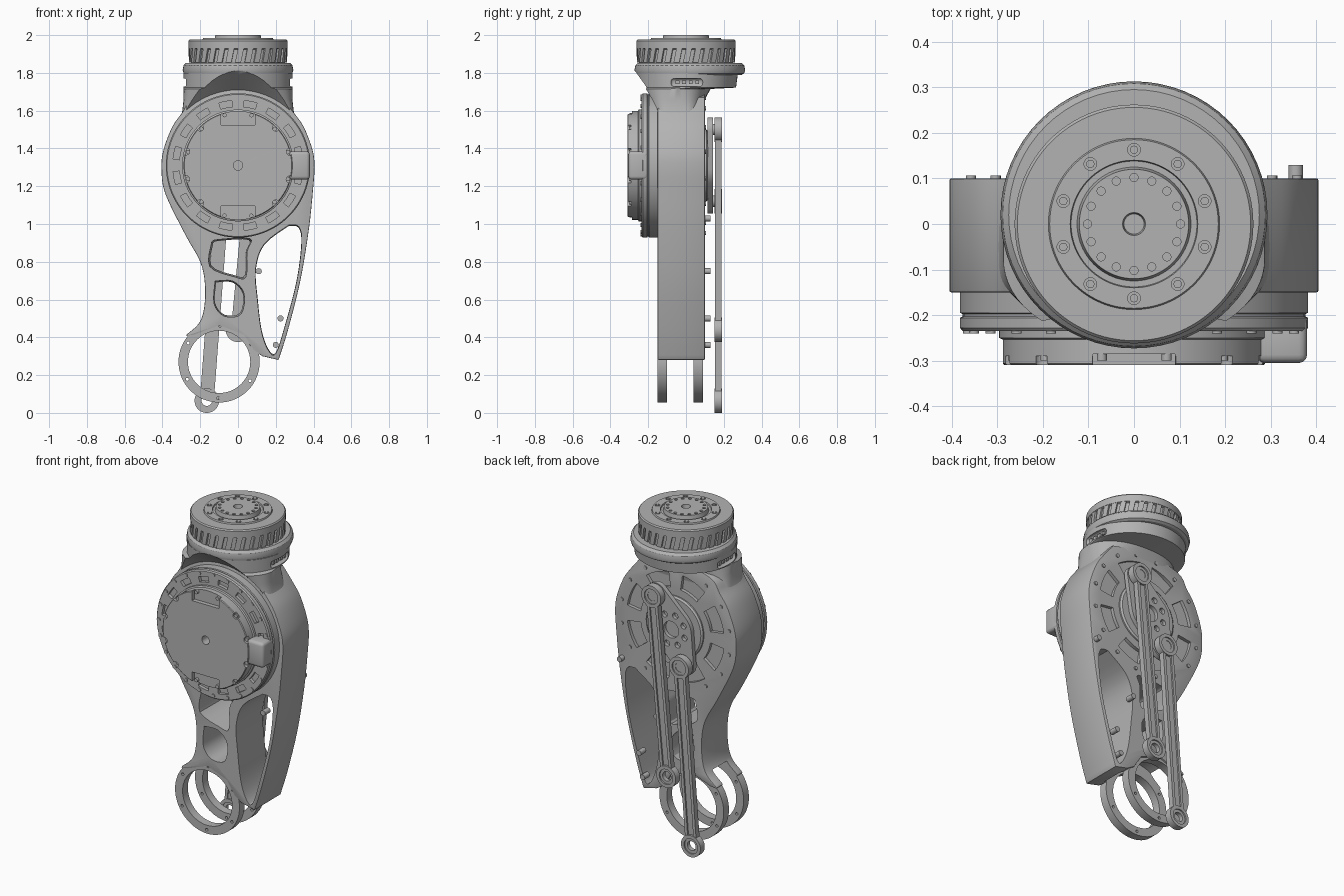
import bpy, bmesh, math
from mathutils import Vector

old = bpy.data.objects.get("Cube")
if old:
    bpy.data.objects.remove(old, do_unlink=True)

grey = bpy.data.materials.new("machined grey")
grey.use_nodes = True
grey.diffuse_color = (0.45, 0.45, 0.45, 1)
grey.node_tree.nodes["Principled BSDF"].inputs["Base Color"].default_value = (0.45, 0.45, 0.45, 1)
parts = []


def finish(name, bm):
    bmesh.ops.remove_doubles(bm, verts=bm.verts, dist=1e-5)
    bmesh.ops.recalc_face_normals(bm, faces=bm.faces)
    me = bpy.data.meshes.new(name)
    bm.to_mesh(me)
    bm.free()
    me.materials.append(grey)
    ob = bpy.data.objects.new(name, me)
    bpy.context.collection.objects.link(ob)
    parts.append(ob)
    return ob


def prism(name, pts, y0, y1, flare=1.0):
    """Extrude an x-z outline from y0 to y1; flare scales the y0 end."""
    bm = bmesh.new()
    cx = sum(p[0] for p in pts) / len(pts)
    cz = sum(p[1] for p in pts) / len(pts)
    a = [bm.verts.new((cx + (x - cx) * flare, y0, cz + (z - cz) * flare)) for x, z in pts]
    b = [bm.verts.new((x, y1, z)) for x, z in pts]
    bm.faces.new(a)
    bm.faces.new(b)
    for i in range(len(pts)):
        j = (i + 1) % len(pts)
        bm.faces.new((a[i], a[j], b[j], b[i]))
    return finish(name, bm)


def bridge(bm, rows, loop=False):
    n = len(rows[0])
    for k in range(len(rows) if loop else len(rows) - 1):
        r, s = rows[k], rows[(k + 1) % len(rows)]
        for i in range(n):
            bm.faces.new((r[i], r[(i + 1) % n], s[(i + 1) % n], s[i]))


def lathe(name, profile, centre, axis="y", loop=False, seg=64):
    """Spin (radius, height) pairs about an axis through centre."""
    bm = bmesh.new()
    rows = []
    for r, h in profile:
        row = []
        for i in range(seg):
            c, s = r * math.cos(math.tau * i / seg), r * math.sin(math.tau * i / seg)
            p = (c, h, s) if axis == "y" else (c, s, h)
            row.append(bm.verts.new(Vector(centre) + Vector(p)))
        rows.append(row)
    bridge(bm, rows, loop)
    return finish(name, bm)


def ring(name, x, z, r_in, r_out, y0, y1):
    return lathe(name, [(r_in, y0), (r_out, y0), (r_out, y1), (r_in, y1)], (x, 0, z), loop=True)


def studs(name, spots, r, h0, h1, axis="y", seg=16):
    """Several equal small cylinders in one object; also used for drilling."""
    bm = bmesh.new()
    for u, v in spots:
        ends = []
        for h in (h0, h1):
            row = []
            for i in range(seg):
                a, b = u + r * math.cos(math.tau * i / seg), v + r * math.sin(math.tau * i / seg)
                row.append(bm.verts.new((a, h, b) if axis == "y" else (a, b, h)))
            bm.faces.new(row)
            ends.append(row)
        bridge(bm, ends)
    return finish(name, bm)


def circle(n, r, u=0, v=0, start=0):
    return [(u + r * math.cos(start + math.tau * i / n), v + r * math.sin(start + math.tau * i / n)) for i in range(n)]


def smooth(pts, steps=4):
    """Catmull-Rom curve through the points."""
    q = [Vector(p) for p in [pts[0]] + pts + [pts[-1]]]
    out = []
    for a, b, c, d in zip(q, q[1:], q[2:], q[3:]):
        for k in range(steps):
            t = k / steps
            p = 0.5 * (2 * b + (c - a) * t + (2 * a - 5 * b + 4 * c - d) * t * t + (3 * b - a - 3 * c + d) * t ** 3)
            out.append(tuple(p))
    return out + [pts[-1]]


def modify(ob, kind, **settings):
    m = ob.modifiers.new(kind, kind)
    for key, value in settings.items():
        setattr(m, key, value)
    with bpy.context.temp_override(object=ob, active_object=ob, selected_objects=[ob]):
        bpy.ops.object.modifier_apply(modifier=m.name)


def cut(ob, cutter, keep=False):
    modify(ob, "BOOLEAN", operation="DIFFERENCE", solver="EXACT", object=cutter)
    if not keep:
        parts.remove(cutter)
        bpy.data.objects.remove(cutter, do_unlink=True)


def rect(x0, x1, z0, z1):
    return [(x0, z0), (x1, z0), (x1, z1), (x0, z1)]


def sector(angle, span, r0, r1, z):
    arc = [angle + span * (i / 6 - 0.5) for i in range(7)]
    return ([(r0 * math.cos(a), z + r0 * math.sin(a)) for a in arc]
            + [(r1 * math.cos(a), z + r1 * math.sin(a)) for a in reversed(arc)])


HUB = 1.31

# Leg housing
left = smooth([(-.23, .41), (-.275, .41), (-.21, .47), (-.18, .55), (-.175, .68), (-.2, .8), (-.28, .945),
               (-.385, 1.16), (-.405, 1.29), (-.395, 1.39), (-.35, 1.51), (-.295, 1.59), (-.23, 1.67), (0, 1.72)])
right = smooth([(.23, 1.67), (.295, 1.59), (.35, 1.51), (.395, 1.39), (.405, 1.3), (.397, 1.18),
                (.375, .97), (.33, .7), (.265, .44), (.215, .28)])
housing = prism("leg_housing", left + right + [(.13, .3), (.08, .33), (.03, .41), (-.1, .46)], -.15, .1)
modify(housing, "BEVEL", width=.012, segments=2, limit_method="ANGLE", angle_limit=math.radians(60))
windows = [
    [(-.13, .9), (-.1, .91), (.055, .915), (.04, .85), (.035, .73), (-.02, .73), (-.14, .78)],
    [(-.115, .69), (-.03, .69), (.025, .63), (.01, .53), (-.07, .52), (-.12, .58)],
    [(.27, .99), (.32, .98), (.335, .9), (.31, .7), (.25, .47), (.2, .32), (.16, .34), (.125, .44),
     (.105, .6), (.095, .76), (.14, .89)]]
for pts, flare in zip(windows, (1.1, 1.1, 1.02)):
    closed = smooth(pts + [pts[0]])[:-1]
    cut(housing, prism("window_cutter", closed, -.17, .12, flare))
cut(housing, studs("ankle_gap_cutter", [(-.1, .27)], .235, -.1, .04, seg=48))
for i in range(8):
    cut(housing, prism("pocket_cutter", sector(math.tau * (i + .5) / 8, .5, .235, .325, HUB), .08, .12))
studs("back_plate_bolts", circle(16, .365, 0, HUB, .2), .011, .09, .106)
studs("cable_lugs", [(.355, 1.03), (.11, .75), (.225, .5), (.2, .36)], .016, .08, .13)

# Ankle rings
for name, y0 in (("front_ankle_ring", -.15), ("back_ankle_ring", .04)):
    plate = ring(name, -.1, .27, .165, .215, y0, y0 + .05)
    cut(plate, studs("ring_drill", circle(6, .192, -.1, .27, .5), .008, y0 - .01, y0 + .06))

# Neck blending the flat housing into the round collar
bm = bmesh.new()
rows = []
for z, hx, front, back, n in ((1.45, .34, -.145, .075, 8), (1.52, .325, -.16, .075, 6), (1.59, .296, -.18, .078, 4.5),
                              (1.66, .288, -.22, .1, 3), (1.715, .288, -.26, .13, 2.2),
                              (1.722, .288, -.262, .265, 2), (1.8, .288, -.268, .275, 2)):
    row = []
    for i in range(64):
        c, s = math.cos(math.tau * i / 64), math.sin(math.tau * i / 64)
        x = hx * math.copysign(abs(c) ** (2 / n), c)
        y = (front + back) / 2 + (back - front) / 2 * math.copysign(abs(s) ** (2 / n), s)
        row.append(bm.verts.new((x, y, z)))
    rows.append(row)
bridge(bm, rows)
bm.faces.new(rows[0])
bm.faces.new(rows[-1])
neck = finish("neck", bm)
collar = lathe("collar", [(0, 1.79), (.275, 1.79), (.288, 1.798), (.293, 1.815), (.288, 1.84), (.275, 1.853), (0, 1.853)],
               (0, .02, 0), "z")
hood = lathe("hood_cutter", [(0, -.15), (.4, -.15), (.5, -.27), (.53, -.3), (0, -.3)], (0, 0, HUB))
cut(collar, hood, keep=True)
cut(neck, hood)
for side in (-1, 1):
    slot = prism("slot_cutter", rect(*sorted((side * .262, side * .33)), 1.728, 1.77), -.08, .09)
    modify(slot, "BEVEL", width=.015, segments=3)
    cut(neck, slot)
    for i in range(4):
        x0, x1 = sorted((side * .25, side * .272))
        prism("socket_pin", rect(x0, x1, 1.74, 1.76), -.055 + i * .035, -.035 + i * .035)

# Rotating head with skewed ribs
head = lathe("head", [(0, 1.84), (.25, 1.84), (.25, 1.925), (.262, 1.93), (.262, 1.97), (.256, 1.977), (.188, 1.977),
                      (.185, 1.985), (.14, 1.985), (.138, 1.976), (.125, 1.976), (.12, 2), (.025, 2), (.022, 1.98), (0, 1.98)],
             (0, 0, 0), "z", seg=96)
cut(head, studs("head_drill", circle(16, .102), .009, 1.985, 2.02, "z"))
cut(head, studs("bolt_drill", circle(10, .163, start=math.pi / 2), .014, 1.979, 2, "z"))
studs("head_bolts", circle(10, .163, start=math.pi / 2), .009, 1.97, 1.986, "z")
bm = bmesh.new()
for i in range(32):
    ends = []
    for z, lean in ((1.855, 0), (1.93, .06)):
        a = math.tau * i / 32 + lean
        ends.append([bm.verts.new((r * math.cos(a + w), r * math.sin(a + w), z))
                     for r, w in ((.245, -.06), (.261, -.06), (.261, .06), (.245, .06))])
        bm.faces.new(ends[-1])
    bridge(bm, ends)
finish("head_ribs", bm)

# Front motor
flange = lathe("motor_flange", [(0, -.14), (.382, -.14), (.382, -.195), (.376, -.198), (.376, -.203), (.382, -.206),
                                (.382, -.228), (.376, -.235), (0, -.235)], (0, 0, HUB), seg=96)
for i in range(16):
    cut(flange, prism("pocket_cutter", sector(math.tau * (i + .5) / 16, .2, .312, .345, HUB), -.25, -.215))
studs("flange_bolts", circle(24, .364, 0, HUB), .011, -.22, -.24)
cap = lathe("motor_cap", [(0, -.22), (.296, -.22), (.296, -.25), (.288, -.254), (.288, -.306), (.284, -.31), (0, -.31)],
            (0, 0, HUB), seg=96)
for z0, z1 in ((HUB + .215, HUB + .32), (HUB - .32, HUB - .215)):
    cut(cap, prism("cap_notch_cutter", rect(-.09, .09, z0, z1), -.33, -.285))
cut(cap, studs("centre_drill", [(0, HUB)], .025, -.33, -.24))
cut(cap, studs("cap_edge_drill", circle(12, .283, 0, HUB, .26), .018, -.33, -.29))
studs("cap_bolts", circle(12, .275, 0, HUB, .26), .011, -.25, -.3)
plug = prism("motor_connector", rect(.27, .38, 1.235, 1.385), -.305, -.2)
modify(plug, "BEVEL", width=.018, segments=3)

# Back output disc and crank
top_a, low_a = Vector((.1, 1.5)), Vector((0, .44))
top_b, low_b = Vector((-.085, 1.12)), Vector((-.165, .065))
lathe("output_disc", [(0, .09), (.19, .09), (.19, .108), (.18, .116), (0, .116)], (0, 0, HUB))
bm = bmesh.new()
for (x, z), r in ((top_a, .065), (top_b, .065), ((0, HUB), .135)):
    for u, v in circle(40, r, x, z):
        for y in (.114, .142):
            bm.verts.new((u, y, v))
hull = bmesh.ops.convex_hull(bm, input=bm.verts)
bmesh.ops.delete(bm, geom=[g for g in hull["geom_interior"] if isinstance(g, bmesh.types.BMVert)], context="VERTS")
bmesh.ops.dissolve_limit(bm, angle_limit=.01, verts=bm.verts, edges=bm.edges)
crank = finish("crank", bm)
cut(crank, studs("crank_drill", circle(8, .093, 0, HUB, .3), .018, .12, .16))
cut(crank, studs("crank_centre_drill", [(0, HUB)], .05, .12, .16, seg=32))

# Push rods with grooved shafts and bearing eyes
for name, p, q in (("upper_rod", top_a, low_a), ("lower_rod", top_b, low_b)):
    d = (q - p).normalized()
    side = Vector((-d.y, d.x))
    a, b = p + d * .048, q - d * .048
    for label, off, w, y0, y1 in (("web", 0, .024, .16, .178), ("left_rail", .028, .009, .154, .187), ("right_rail", -.028, .009, .154, .187)):
        e0, e1 = side * (off - w), side * (off + w)
        prism(name + "_" + label, [tuple(v) for v in (a + e0, b + e0, b + e1, a + e1)], y0, y1)
    for end, c in (("top", p), ("bottom", q)):
        ring(name + "_" + end + "_eye", c.x, c.y, .045, .065, .15, .191)
        ring(name + "_" + end + "_bearing", c.x, c.y, .028, .047, .157, .183)
    studs(name + "_pin", [tuple(p)], .03, .13, .18, seg=24)

# Smooth shading with sharp edges kept
bpy.ops.object.select_all(action="DESELECT")
for ob in parts:
    ob.select_set(True)
bpy.context.view_layer.objects.active = housing
bpy.ops.object.shade_smooth_by_angle(angle=math.radians(30))
